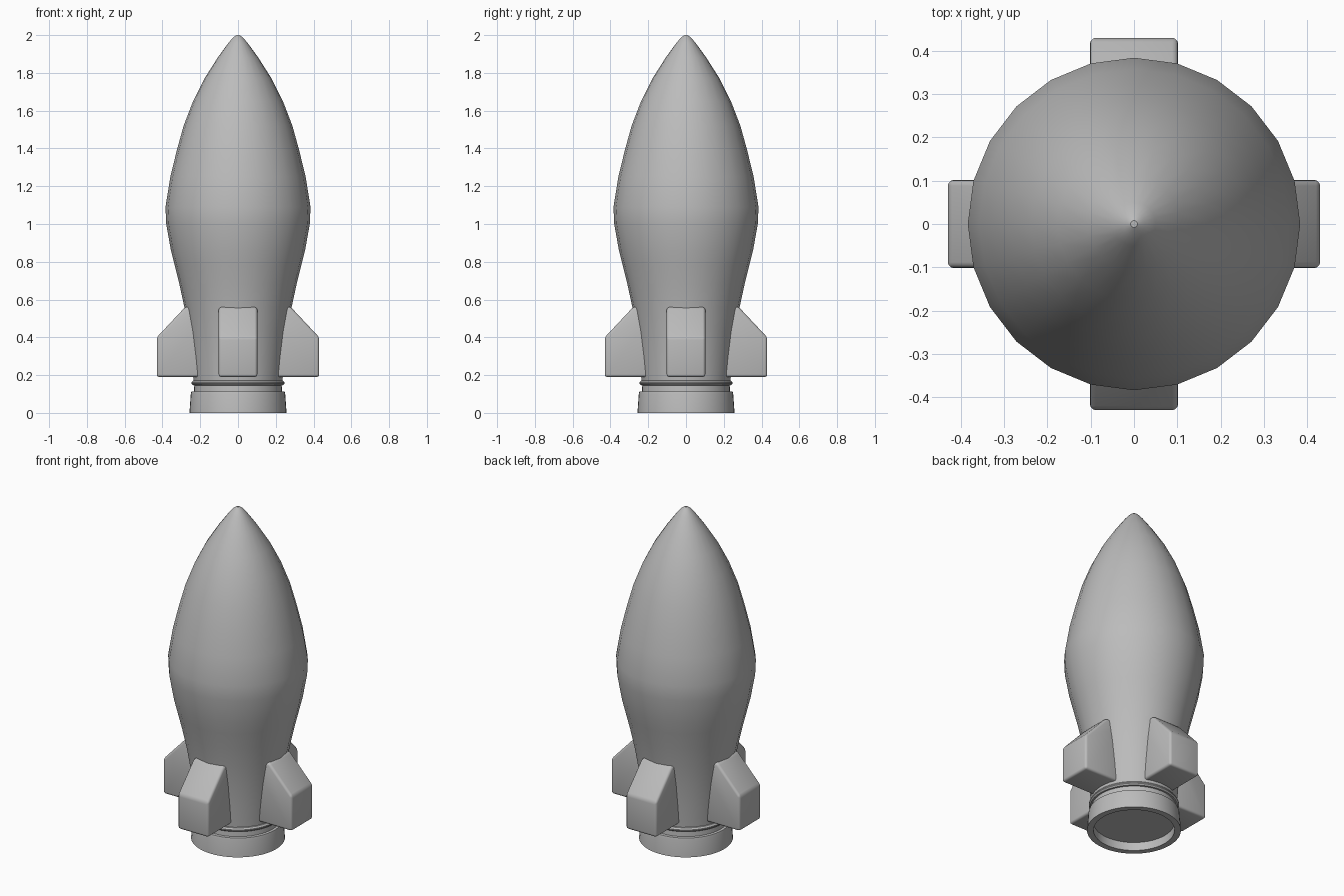
import bpy, bmesh
from math import pi, sin, cos, radians
from mathutils import Matrix

cube = bpy.data.objects.get("Cube")
if cube:
    bpy.data.objects.remove(cube, do_unlink=True)

grey = bpy.data.materials.new("plain grey")
grey.use_nodes = True
grey.diffuse_color = (0.5, 0.5, 0.5, 1)
grey.node_tree.nodes["Principled BSDF"].inputs["Base Color"].default_value = (0.5, 0.5, 0.5, 1)


def finish(bm, name, angle):
    bmesh.ops.recalc_face_normals(bm, faces=bm.faces)
    mesh = bpy.data.meshes.new(name)
    bm.to_mesh(mesh)
    bm.free()
    mesh.materials.append(grey)
    obj = bpy.data.objects.new(name, mesh)
    bpy.context.collection.objects.link(obj)
    bpy.ops.object.select_all(action="DESELECT")
    obj.select_set(True)
    bpy.context.view_layer.objects.active = obj
    bpy.ops.object.shade_smooth_by_angle(angle=radians(angle))
    return obj


def lathe(name, profile, sides=24):
    """Closed solid of revolution from (radius, height) pairs."""
    bm = bmesh.new()
    rings = [[bm.verts.new((r * cos(2 * pi * i / sides), r * sin(2 * pi * i / sides), z))
              for i in range(sides)] for r, z in profile]
    for low, high in zip(rings, rings[1:]):
        for i in range(sides):
            j = (i + 1) % sides
            bm.faces.new((low[i], low[j], high[j], high[i]))
    bm.faces.new(rings[0])
    bm.faces.new(rings[-1])
    return finish(bm, name, 35)


# Hull with a pointed nose
lathe("hull", [(0.235, 0.165), (0.238, 0.2), (0.247, 0.3), (0.262, 0.43), (0.284, 0.56),
               (0.31, 0.68), (0.335, 0.78), (0.355, 0.86), (0.38, 1.0), (0.384, 1.09),
               (0.358, 1.25), (0.324, 1.39), (0.288, 1.52), (0.238, 1.65), (0.178, 1.77),
               (0.108, 1.88), (0.05, 1.96), (0.025, 1.988), (0.008, 2.0)])

# Raised collar ring
lathe("collar", [(0.225, 0.145), (0.24, 0.147), (0.247, 0.155), (0.247, 0.161),
                 (0.24, 0.17), (0.225, 0.174)], 48)

# Exhaust skirt, hollow underneath
lathe("exhaust_skirt", [(0.222, 0.05), (0.222, 0), (0.257, 0), (0.25, 0.1), (0.247, 0.112),
                        (0.233, 0.114), (0.231, 0.15)], 48)

# Four rounded fins
fin_outline = [(0.15, 0.19), (0.43, 0.19), (0.43, 0.4), (0.28, 0.56), (0.15, 0.56)]
for k, side in enumerate(("left", "back", "right", "front")):
    bm = bmesh.new()
    face = bm.faces.new([bm.verts.new((x, -0.102, z)) for x, z in fin_outline])
    ext = bmesh.ops.extrude_face_region(bm, geom=[face])
    moved = [v for v in ext["geom"] if isinstance(v, bmesh.types.BMVert)]
    bmesh.ops.translate(bm, verts=moved, vec=(0, 0.204, 0))
    bmesh.ops.recalc_face_normals(bm, faces=bm.faces)
    bmesh.ops.bevel(bm, geom=bm.edges[:], offset=0.014, segments=3, profile=0.5,
                    affect="EDGES")
    bmesh.ops.rotate(bm, verts=bm.verts, cent=(0, 0, 0), matrix=Matrix.Rotation(k * pi / 2, 3, "Z"))
    finish(bm, side + "_fin", 40)
